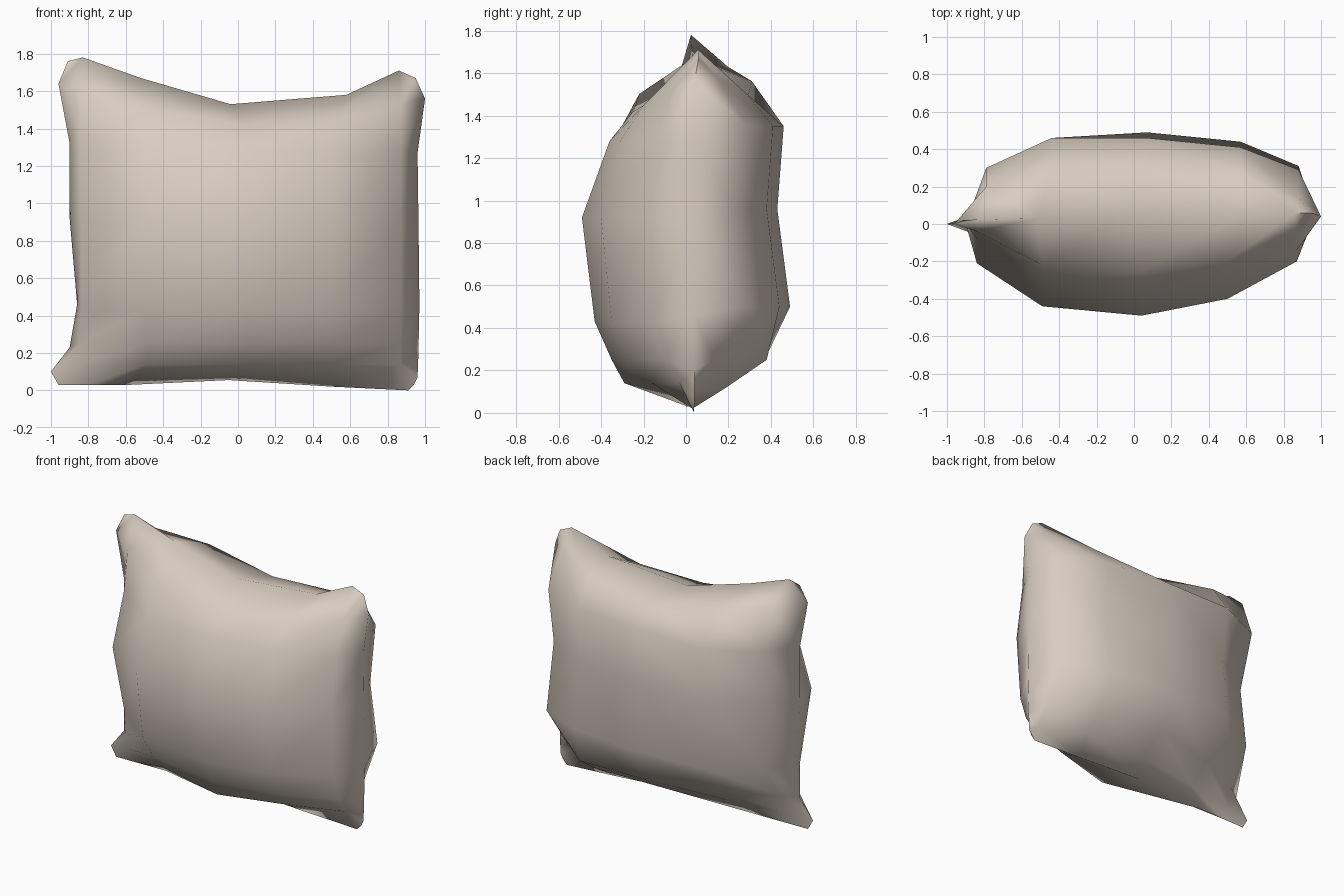
import bpy, bmesh, math

if "Cube" in bpy.data.objects:
    bpy.data.objects.remove(bpy.data.objects["Cube"])

# Seam outline (x, z), one strip per side
LEFT = [(-.96, .03), (-1, .10), (-.90, .23), (-.86, .46), (-.90, .92), (-.90, 1.32), (-.96, 1.64), (-.91, 1.76)]
RIGHT = [(.94, .03), (.96, .07), (.965, .20), (.97, .46), (.965, .90), (.96, 1.27), (1.0, 1.56), (.95, 1.67)]
BOTTOM = [(-.96, .03), (-.80, .03), (-.57, .03), (-.05, .055), (.50, .02), (.91, 0), (.94, .03)]
TOP = [(-.91, 1.76), (-.83, 1.78), (-.52, 1.67), (-.04, 1.53), (.58, 1.58), (.86, 1.71), (.95, 1.67)]
COLS, ROWS = len(TOP), len(LEFT)

# Each panel: inner column x, inner row z, and how far it bulges on each row
FRONT = dict(xs=[-.84, -.49, .04, .50, .87], zs=[.14, .25, .43, .92, 1.28, 1.43],
             bulge=[[-.05, -.15, -.29, -.16, -.03],
                    [-.06, -.25, -.35, -.26, -.10],
                    [-.08, -.37, -.43, -.35, -.16],
                    [-.21, -.44, -.49, -.40, -.20],
                    [-.08, -.34, -.36, -.31, -.14],
                    [-.04, -.22, -.25, -.20, -.06]])
BACK = dict(xs=[-.79, -.44, .07, .57, .88], zs=[.12, .25, .50, .96, 1.35, 1.49],
            bulge=[[.03, .09, .18, .19, .04],
                   [.08, .24, .37, .38, .13],
                   [.24, .46, .49, .44, .31],
                   [.18, .41, .43, .38, .23],
                   [.30, .46, .46, .41, .29],
                   [.20, .31, .29, .28, .14]])

bm = bmesh.new()
seam = {}


def seam_vert(i, j):
    """One shared vertex of the outline."""
    if (i, j) not in seam:
        if i in (0, COLS - 1):
            x, z = (LEFT if i == 0 else RIGHT)[j]
        else:
            x, z = (BOTTOM if j == 0 else TOP)[i]
        seam[i, j] = bm.verts.new((x, .02 + .02 * x + (.02 if j == ROWS - 1 else 0), z))
    return seam[i, j]


def panel(xs, zs, bulge):
    grid = {}
    for i in range(COLS):
        for j in range(ROWS):
            if i in (0, COLS - 1) or j in (0, ROWS - 1):
                grid[i, j] = seam_vert(i, j)
            else:
                # the top row follows the sagging top edge
                lift = .6 * (TOP[i][1] - 1.55) if j == ROWS - 2 else 0
                grid[i, j] = bm.verts.new((xs[i - 1], bulge[j - 1][i - 1], zs[j - 1] + lift))
    for i in range(COLS - 1):
        for j in range(ROWS - 1):
            bm.faces.new([grid[i, j], grid[i + 1, j], grid[i + 1, j + 1], grid[i, j + 1]])


# Front and back panels share the seam
panel(**FRONT)
panel(**BACK)
bmesh.ops.recalc_face_normals(bm, faces=bm.faces)

mesh = bpy.data.meshes.new("pillow")
bm.to_mesh(mesh)
bm.free()
pillow = bpy.data.objects.new("pillow", mesh)
bpy.context.collection.objects.link(pillow)

# Beige fabric
fabric = bpy.data.materials.new("beige fabric")
fabric.diffuse_color = (.69, .61, .53, 1)
fabric.use_nodes = True
fabric.node_tree.nodes["Principled BSDF"].inputs["Base Color"].default_value = fabric.diffuse_color
mesh.materials.append(fabric)

bpy.context.view_layer.objects.active = pillow
pillow.select_set(True)
bpy.ops.object.shade_smooth_by_angle(angle=math.radians(85))
